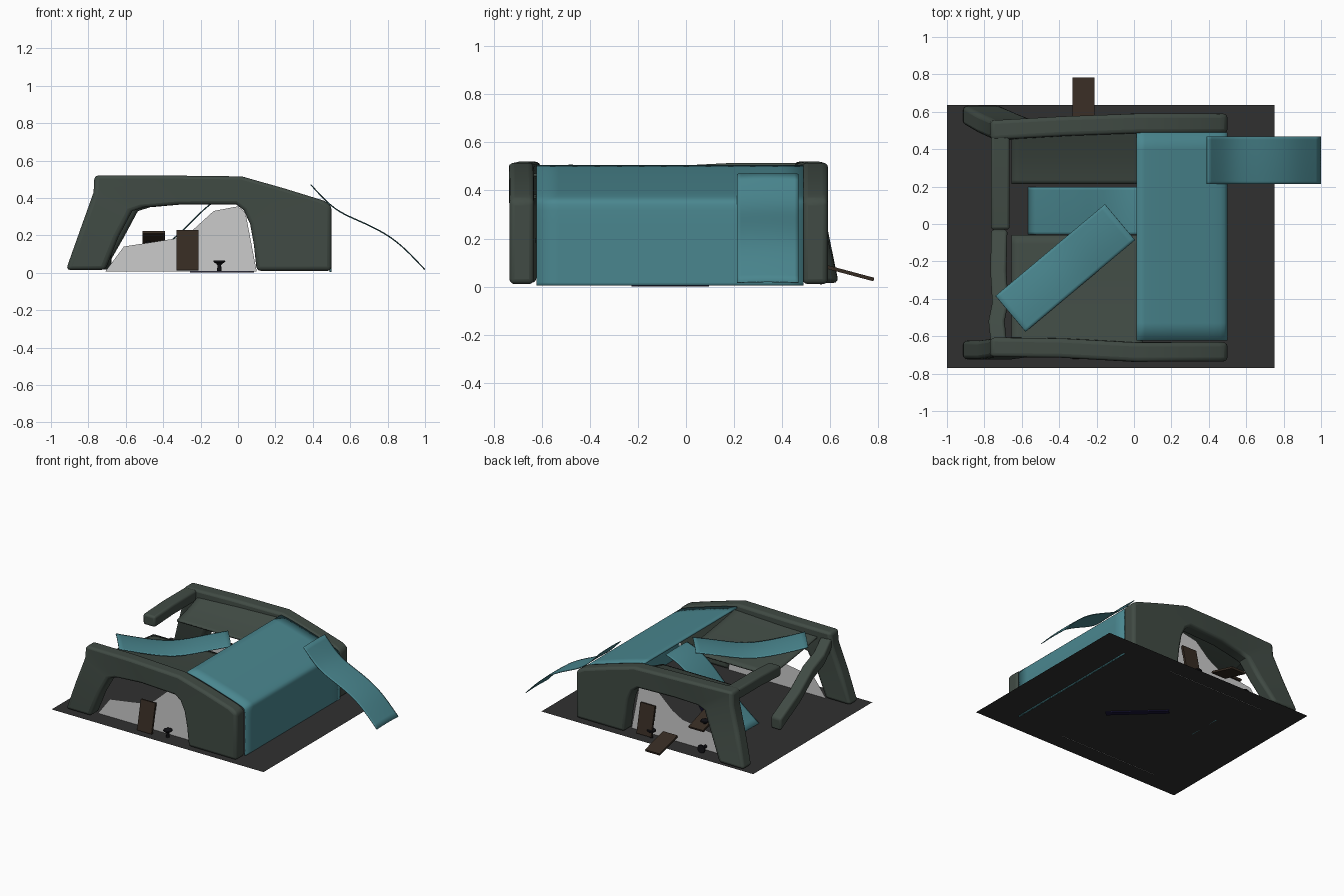
import bpy, math
from mathutils import Vector

if "Cube" in bpy.data.objects:
    bpy.data.objects.remove(bpy.data.objects["Cube"])


def mat(name, c):
    m = bpy.data.materials.new(name)
    m.diffuse_color = (*c, 1)
    m.use_nodes = True
    m.node_tree.nodes["Principled BSDF"].inputs["Base Color"].default_value = m.diffuse_color
    return m


GREEN = mat("dark_green", (0.052, 0.07, 0.058))
TEAL = mat("teal", (0.068, 0.24, 0.275))
BROWN = mat("wood", (0.036, 0.024, 0.016))
BLACK = mat("black", (0.006, 0.006, 0.008))
NAVY = mat("navy", (0.01, 0.008, 0.04))
ASH = mat("ground_cloth", (0.03, 0.03, 0.03))
PALE = mat("pale_lining", (0.6, 0.6, 0.6))


def make(name, verts, faces, m, thick=0, bevel=0, subdiv=0, angle=40):
    me = bpy.data.meshes.new(name)
    me.from_pydata([tuple(v) for v in verts], [], faces)
    me.update()
    o = bpy.data.objects.new(name, me)
    bpy.context.collection.objects.link(o)
    me.materials.append(m)
    if subdiv:
        s = o.modifiers.new("smooth", 'SUBSURF')
        s.levels = s.render_levels = subdiv
        s.boundary_smooth = 'PRESERVE_CORNERS'
    if thick:
        s = o.modifiers.new("thickness", 'SOLIDIFY')
        s.thickness, s.offset = thick, 0
    if bevel:
        b = o.modifiers.new("bevel", 'BEVEL')
        b.width, b.segments = bevel, 3
        b.angle_limit = math.radians(50)
    bpy.ops.object.select_all(action='DESELECT')
    bpy.context.view_layer.objects.active = o
    o.select_set(True)
    bpy.ops.object.shade_smooth_by_angle(angle=math.radians(angle))
    return o


def box(name, loc, size, m, rot=(0, 0, 0), bevel=0):
    v = [(x * size[0] / 2, y * size[1] / 2, z * size[2] / 2)
         for x in (-1, 1) for y in (-1, 1) for z in (-1, 1)]
    f = [(0, 1, 3, 2), (4, 6, 7, 5), (0, 4, 5, 1), (2, 3, 7, 6), (0, 2, 6, 4), (1, 5, 7, 3)]
    o = make(name, v, f, m, bevel=bevel)
    o.location, o.rotation_euler = loc, rot
    return o


def sheet(name, path, across, width, m, thick=0.006, crown=0.0, subdiv=2, n=4):
    # sweeps a strip of given width along a path of 3D points
    a = Vector(across)
    v, f = [], []
    for p in path:
        for j in range(n + 1):
            t = 2 * j / n - 1
            v.append(Vector(p) + a * (t * width / 2) + Vector((0, 0, -crown * t * t)))
    for i in range(len(path) - 1):
        for j in range(n):
            k = i * (n + 1) + j
            f.append((k, k + n + 1, k + n + 2, k + 1))
    return make(name, v, f, m, thick, subdiv=subdiv)


# flat ground cloth
make("ground_cloth", [(-1, -.77, .008), (.75, -.77, .008), (.75, .635, .008), (-1, .635, .008)], [(0, 1, 2, 3)], ASH)

# arched side frames
outer = [(-.92, .015), (-.84, .24), (-.772, .43), (-.768, .52), (-.4, .52), (.02, .515),
         (.25, .45), (.46, .385), (.5, .36), (.5, .01)]
inner = [(-.71, .015), (-.64, .19), (-.565, .33), (-.5, .35), (-.3, .365), (-.01, .365),
         (.03, .335), (.065, .26), (.085, .15), (.1, .01)]


def side_frame(name, y0, y1, shifts, dx):
    n = len(outer)
    v, f = [], []
    for i in range(n):
        s = shifts[i]
        shift_x = dx if 0 < i < 4 else 0
        (xo, zo), (xi, zi) = outer[i], inner[i]
        v += [(xo, y0 + s, zo), (xi + shift_x, y0 + s, zi), (xi + shift_x, y1 + s, zi), (xo, y1 + s, zo)]
    for i in range(n - 1):
        for j in range(4):
            a, b = i * 4 + j, i * 4 + (j + 1) % 4
            f.append((a, a + 4, b + 4, b))
    f += [(0, 1, 2, 3), tuple(4 * n - 4 + k for k in (3, 2, 1, 0))]
    return make(name, v, f, GREEN, bevel=0.022)


side_frame("front_side_frame", -.735, -.632, [.01, .01, .02, .025, .02, -.002, 0, 0, 0, 0], 0)
side_frame("back_side_frame", .485, .59, [.045, .0, -.03, -.035, -.015, 0, 0, 0, 0, 0], .03)


# rear cross rail, snapped in the middle
def rail(name, pts, w, h):
    v, f = [], []
    for x, y, z in pts:
        v += [(x - w, y, z - h), (x + w, y, z - h), (x + w, y, z + h), (x - w, y, z + h)]
    for i in range(len(pts) - 1):
        for j in range(4):
            a, b = i * 4 + j, i * 4 + (j + 1) % 4
            f.append((a, b, b + 4, a + 4))
    n = 4 * len(pts)
    f += [(3, 2, 1, 0), (n - 4, n - 3, n - 2, n - 1)]
    return make(name, v, f, GREEN, bevel=0.015)


rail("rear_rail_upper", [(-.715, .5, .475), (-.715, .2, .475), (-.715, -.03, .463)], .05, .04)
rail("rear_rail_fallen", [(-.72, -.66, .465), (-.735, -.52, .36), (-.715, -.42, .29),
                          (-.725, -.25, .18), (-.72, -.03, .055)], .043, .045)

# pale side linings
lining = [(-.71, .006), (-.61, .14), (-.32, .185), (-.24, .23), (-.13, .33), (0, .355), (.04, .32), (.1, .006)]
for name, y in (("front_lining", -.64), ("back_lining", .5)):
    make(name, [(x, y, z) for x, z in lining], [tuple(range(len(lining)))], PALE)

# torn roof covers sagging inward from each side frame
front_sag = [(-.66, .47), (-.6, .46), (-.45, .435), (-.25, .405), (-.06, .385)]
back_sag = [(.5, .48), (.46, .465), (.4, .44), (.3, .405), (.215, .385)]
for name, sag in (("front_roof_cover", front_sag), ("back_roof_cover", back_sag)):
    sheet(name, [(-.305, y, z) for y, z in sag], (1, 0, 0), .7, GREEN, .012)

# folded end panel
top = [(.02, .50), (.1, .485), (.3, .425), (.45, .378), (.49, .36), (.5, .345), (.5, .3), (.5, .02), (.5, .004)]
sheet("end_panel", [(x - .006, -.067, z) for x, z in top], (0, 1, 0), 1.11, TEAL, .012, 0, 1, 6)

# loose curled strips
curl = [(.39, .472), (.48, .372), (.56, .315), (.69, .262), (.8, .205), (.89, .135), (.998, .02)]
sheet("outer_strip", [(x, .34, z) for x, z in curl], (0, 1, 0), .254, TEAL, .004, .004)
slide = [(.03, .46), (-.06, .43), (-.15, .37), (-.22, .305), (-.29, .23), (-.42, .12), (-.565, .01)]
sheet("inner_strip", [(x, .07, z) for x, z in slide], (0, 1, 0), .254, TEAL, .004, .004)
p0, p1 = Vector((-.66, -.48, 0)), Vector((-.075, .01, 0))
d = (p1 - p0).normalized()
heights = [.505, .475, .45, .435, .45, .475, .495]
diag = [p0.lerp(p1, i / 6) + Vector((0, 0, h)) for i, h in enumerate(heights)]
sheet("diagonal_strip", diag, (-d.y, d.x, 0), .25, TEAL, .006, .01)

# wooden boards
box("front_board", (-.27, -.69, .12), (.12, .016, .22), BROWN, (math.radians(-12), 0, 0))
box("fallen_board", (-.27, .675, .058), (.12, .22, .015), BROWN, (math.radians(-15), 0, 0))
box("back_board", (-.05, .54, .125), (.12, .016, .22), BROWN, (math.radians(12), 0, 0))
box("inner_board", (-.45, .43, .185), (.12, .2, .015), BROWN, (math.radians(-18), 0, 0))


# bolts with flared heads
def bolt(name, loc, rot=(0, 0, 0)):
    rings = [(.012, 0), (.01, .03), (.016, .038), (.032, .048), (.03, .056)]
    n, v, f = 12, [], []
    for r, z in rings:
        v += [(r * math.cos(k * math.tau / n), r * math.sin(k * math.tau / n), z) for k in range(n)]
    for i in range(len(rings) - 1):
        for k in range(n):
            a, b = i * n + k, i * n + (k + 1) % n
            f.append((a, b, b + n, a + n))
    f += [tuple(range(n))[::-1], tuple(range(len(v) - n, len(v)))]
    o = make(name, v, f, BLACK)
    o.location, o.rotation_euler = loc, rot


bolt("front_bolt", (-.1, -.685, .01))
bolt("back_bolt", (-.1, .55, .01))
bolt("lying_bolt", (-.52, .51, .04), (-math.pi / 2, 0, 0))
bolt("inner_bolt", (-.48, .46, .15))

# rod lying under the covers
box("floor_rod", (-.085, -.065, .02), (.43, .04, .04), NAVY, (0, 0, math.atan2(.29, -.31)))
